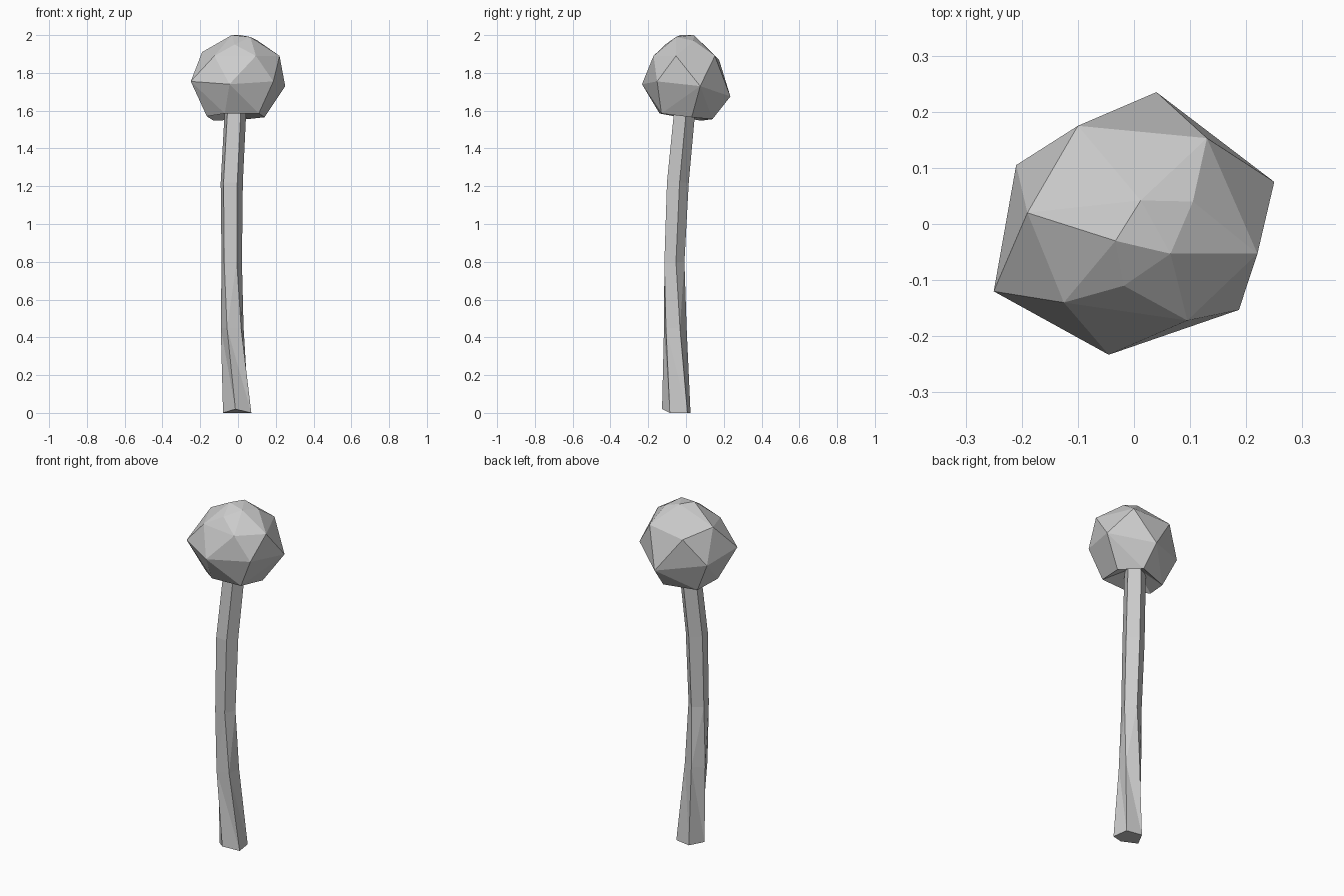
import bpy, bmesh
from math import cos, sin, radians

if "Cube" in bpy.data.objects:
    bpy.data.objects.remove(bpy.data.objects["Cube"], do_unlink=True)

grey = bpy.data.materials.new("plain grey")
grey.use_nodes = True
colour = (0.6, 0.6, 0.6, 1)
grey.diffuse_color = colour
grey.node_tree.nodes["Principled BSDF"].inputs["Base Color"].default_value = colour


def finish(bm, name):
    bmesh.ops.recalc_face_normals(bm, faces=bm.faces)
    mesh = bpy.data.meshes.new(name)
    bm.to_mesh(mesh)
    bm.free()
    mesh.materials.append(grey)
    obj = bpy.data.objects.new(name, mesh)
    bpy.context.collection.objects.link(obj)
    return obj


# Trunk: five-sided rings that lean and twist (x, y, z, radius, turn)
rings = [
    (0.0, -0.048, 0.01, 0.08, -100),
    (-0.028, -0.06, 0.45, 0.064, -118),
    (-0.035, -0.065, 0.8, 0.057, -60),
    (-0.035, -0.047, 1.22, 0.062, -60),
    (-0.012, -0.005, 1.66, 0.06, -60),
]
SIDES = 5
bm = bmesh.new()
loops = []
for x, y, z, r, turn in rings:
    angles = [radians(turn + i * 360 / SIDES) for i in range(SIDES)]
    loops.append([bm.verts.new((x + r * cos(a), y + r * sin(a), z)) for a in angles])
for low, high in zip(loops, loops[1:]):
    for i in range(SIDES):
        j = (i + 1) % SIDES
        bm.faces.new((low[i], low[j], high[i]))
        bm.faces.new((low[j], high[j], high[i]))
bm.faces.new(loops[0][::-1])
bm.faces.new(loops[-1])
for v in loops[0]:
    v.co.z = 0.02 if v.co.y < -0.1 else 0.0
finish(bm, "trunk")

# Crown: faceted boulder shape wrapped around a few points
crown = [
    # top cap
    (-0.033, -0.03, 2.0), (0.012, 0.042, 2.0), (0.065, -0.053, 1.99),
    (0.105, 0.04, 1.97), (-0.018, -0.11, 1.95),
    # shoulder
    (-0.19, 0.02, 1.91), (-0.125, -0.14, 1.89), (0.095, -0.172, 1.89),
    (0.22, -0.053, 1.89), (0.13, 0.153, 1.89), (-0.1, 0.175, 1.87),
    # widest band
    (-0.25, -0.12, 1.755), (-0.045, -0.233, 1.74), (0.187, -0.153, 1.755),
    (0.25, 0.075, 1.73), (0.04, 0.235, 1.675), (-0.21, 0.105, 1.72),
]
rim = [
    (-0.07, -0.14, 1.585), (0.11, -0.13, 1.585), (0.14, 0.03, 1.565),
    (0.05, 0.14, 1.555), (-0.13, 0.08, 1.547), (-0.165, -0.06, 1.57),
]
bm = bmesh.new()
for p in crown + rim:
    bm.verts.new(p)
bmesh.ops.convex_hull(bm, input=bm.verts)
# Hollow the underside around the trunk
under = [f for f in bm.faces if all(v.co.z < 1.6 for v in f.verts)]
bmesh.ops.delete(bm, geom=under, context="FACES")
centre = bm.verts.new((-0.01, 0, 1.65))
for e in [e for e in bm.edges if e.is_boundary]:
    bm.faces.new((*e.verts, centre))
finish(bm, "crown")
